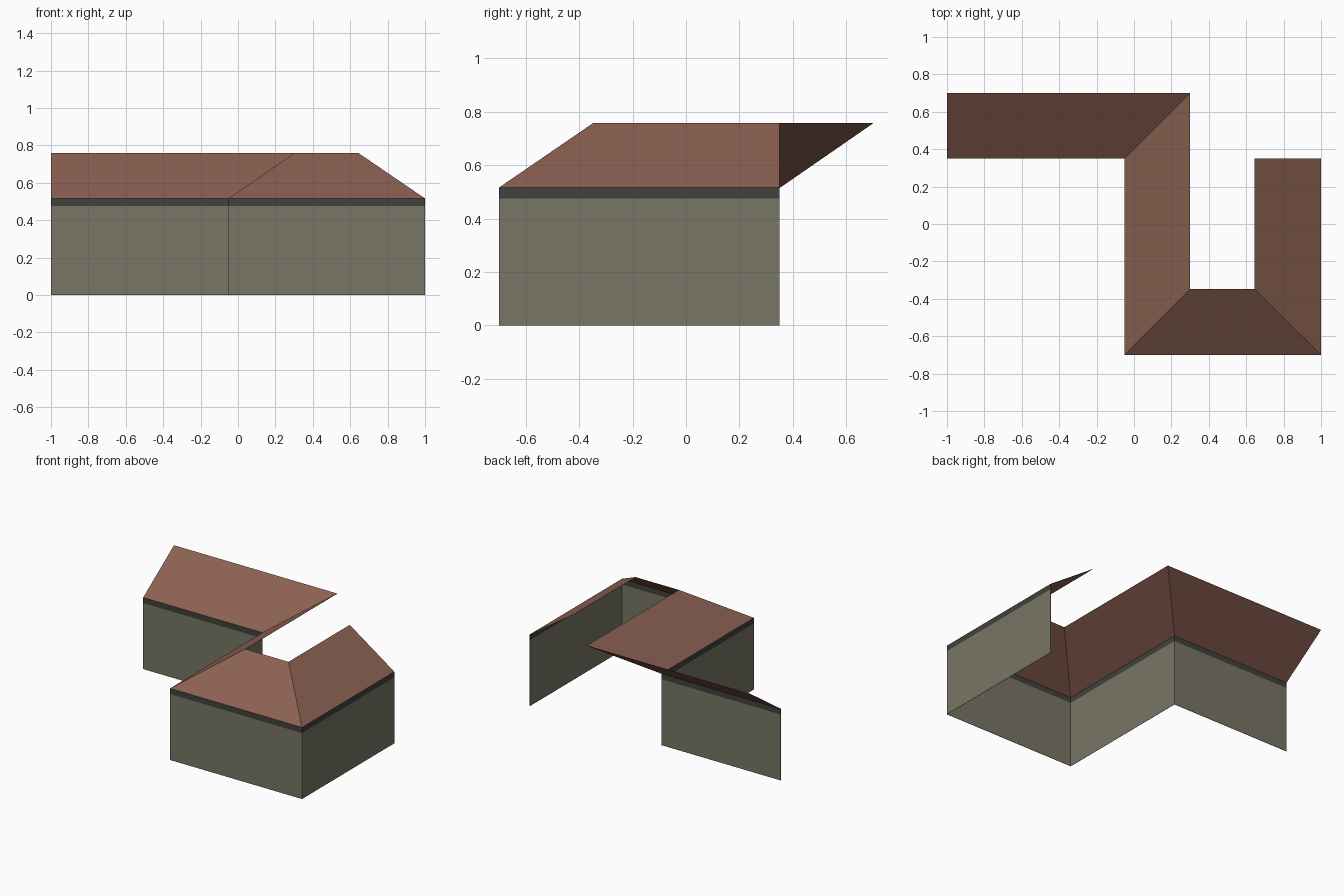
import bpy

if "Cube" in bpy.data.objects:
    bpy.data.objects.remove(bpy.data.objects["Cube"])

# Plan of the building edge: outer wall line and the inner ridge line
OUTER = [(-1, 0.35), (-0.05, 0.35), (-0.05, -0.70), (1, -0.70), (1, 0.35)]
RIDGE = [(-1, 0.70), (0.30, 0.70), (0.30, -0.347), (0.645, -0.347), (0.645, 0.35)]


def srgb(*rgb):
    lin = [(c / 255 / 12.92) if c < 10 else ((c / 255 + 0.055) / 1.055) ** 2.4 for c in rgb]
    return (*lin, 1.0)


def material(name, *rgb):
    mat = bpy.data.materials.new(name)
    mat.diffuse_color = srgb(*rgb)
    mat.use_nodes = True
    mat.node_tree.nodes["Principled BSDF"].inputs["Base Color"].default_value = mat.diffuse_color
    return mat


def strip(name, low, z_low, high, z_high, mat):
    """Thin sheet stretched between two plan lines at two heights."""
    n = len(low)
    verts = [(x, y, z_low) for x, y in low] + [(x, y, z_high) for x, y in high]
    faces = [(i, i + 1, n + i + 1, n + i) for i in range(n - 1)]
    mesh = bpy.data.meshes.new(name)
    mesh.from_pydata(verts, [], faces)
    mesh.materials.append(mat)
    obj = bpy.data.objects.new(name, mesh)
    bpy.context.collection.objects.link(obj)
    # paper-thin body so both sides read properly
    mod = obj.modifiers.new("thickness", 'SOLIDIFY')
    mod.thickness = 0.002
    mod.offset = 0
    mod.use_even_offset = True
    return obj


# Walls, dark eaves band and sloping roof
strip("wall", OUTER, 0.0, OUTER, 0.475, material("olive grey plaster", 120, 118, 101))
strip("eaves_band", OUTER, 0.475, OUTER, 0.515, material("dark grey trim", 64, 66, 60))
strip("roof", OUTER, 0.515, RIDGE, 0.757, material("red brown tile", 140, 97, 82))
